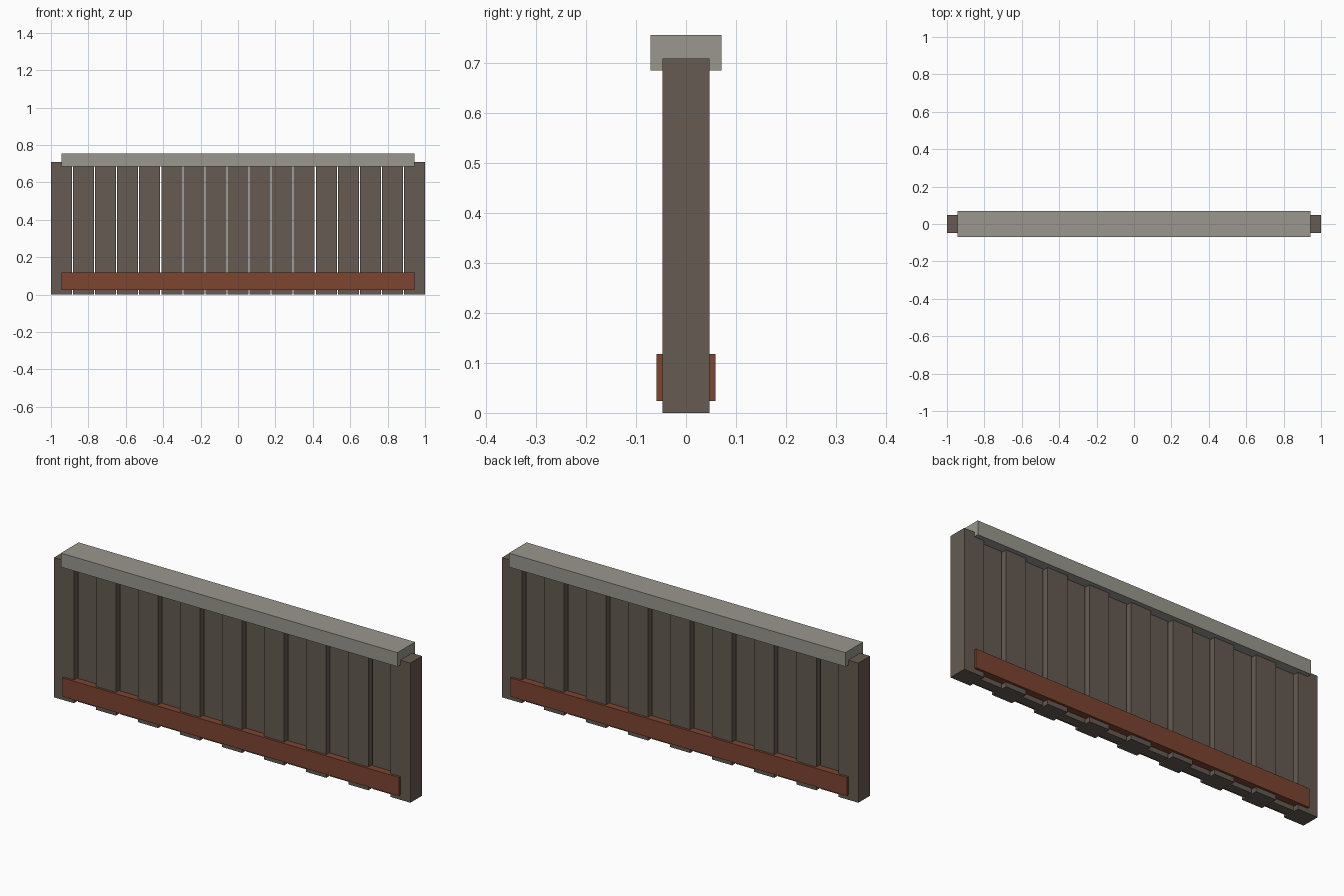
import bpy

if "Cube" in bpy.data.objects:
    bpy.data.objects.remove(bpy.data.objects["Cube"])

COUNT = 17
P = 2 / (COUNT - 1 + 0.95)      # pile spacing
HALF_RUN = P * (COUNT - 1) / 2  # first to last pile centre


def material(name, rgb):
    m = bpy.data.materials.new(name)
    m.diffuse_color = (*rgb, 1)
    m.use_nodes = True
    m.node_tree.nodes["Principled BSDF"].inputs["Base Color"].default_value = m.diffuse_color
    return m


def box(name, x, width, depth, z0, z1, mat):
    bpy.ops.mesh.primitive_cube_add(size=1, location=(x, 0, (z0 + z1) / 2))
    ob = bpy.context.object
    ob.name = name
    ob.scale = (width, depth, z1 - z0)
    bpy.ops.object.transform_apply(location=False, rotation=False, scale=True)
    ob.data.materials.append(mat)
    return ob


steel = material("dark_steel", (0.13, 0.105, 0.085))
rust = material("rust", (0.20, 0.06, 0.03))
concrete = material("concrete", (0.32, 0.31, 0.27))

# Upright sheet piles, alternately deep and shallow
for i in range(COUNT):
    depth = 0.8 * P if i % 2 == 0 else 0.4 * P
    box(f"pile_{i + 1:02d}", -HALF_RUN + i * P, 0.95 * P, depth, 0, 6 * P, steel)

# Horizontal rail near the base, showing on both faces
box("lower_rail", 0, 2 * HALF_RUN, P, 0.2 * P, P, rust)

# Capping beam
box("cap_beam", 0, 2 * HALF_RUN, 1.2 * P, 5.8 * P, 6.4 * P, concrete)
